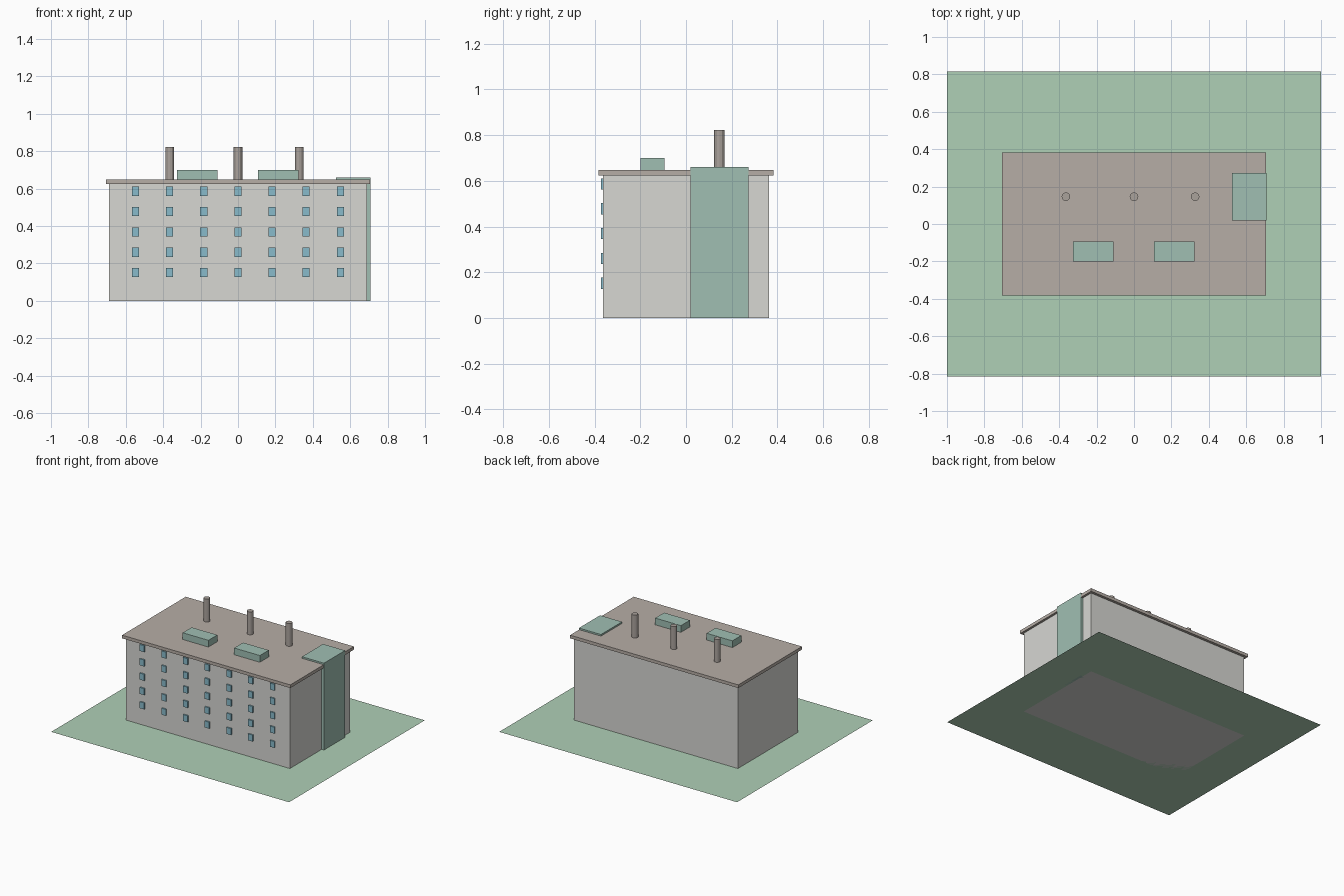
import bpy

if "Cube" in bpy.data.objects:
    bpy.data.objects.remove(bpy.data.objects["Cube"])


def material(name, rgb):
    m = bpy.data.materials.new(name)
    m.diffuse_color = (*rgb, 1)
    m.use_nodes = True
    m.node_tree.nodes["Principled BSDF"].inputs["Base Color"].default_value = m.diffuse_color
    return m


WALL = material("wall", (0.68, 0.68, 0.65))
ROOF = material("roof", (0.47, 0.42, 0.38))
GREEN = material("green_panel", (0.35, 0.52, 0.45))
LAWN = material("lawn_green", (0.43, 0.63, 0.47))
GLASS = material("glass", (0.25, 0.50, 0.60))
PIPE = material("pipe", (0.40, 0.36, 0.33))


def box(name, x, y, z, mat):
    """Box from (min, max) ranges on each axis."""
    rng = (x, y, z)
    bpy.ops.mesh.primitive_cube_add(size=1, location=[(a + b) / 2 for a, b in rng])
    ob = bpy.context.object
    ob.name = name
    ob.scale = [b - a for a, b in rng]
    ob.data.materials.append(mat)
    bpy.ops.object.transform_apply(location=False, rotation=False, scale=True)
    return ob


# Flat lawn sheet
bpy.ops.mesh.primitive_plane_add(size=2)
lawn = bpy.context.object
lawn.name = "lawn"
lawn.scale.y = 0.815
lawn.data.materials.append(LAWN)

# Main block and overhanging roof slab
box("main_block", (-0.69, 0.69), (-0.362, 0.362), (0, 0.625), WALL)
box("roof_slab", (-0.707, 0.707), (-0.382, 0.382), (0.624, 0.648), ROOF)

# Stair tower at the right end
box("stair_tower", (0.524, 0.709), (0.02, 0.273), (0, 0.66), GREEN)

# Rooftop ventilation units
for i, x in enumerate((-0.217, 0.216)):
    box(f"roof_unit_{i + 1}", (x - 0.108, x + 0.108), (-0.2, -0.093), (0.647, 0.699), GREEN)

# Exhaust stacks
for i, x in enumerate((-0.364, 0, 0.327)):
    bpy.ops.mesh.primitive_cylinder_add(vertices=12, radius=0.023, depth=0.175,
                                        location=(x, 0.146, 0.7345))
    stack = bpy.context.object
    stack.name = f"exhaust_stack_{i + 1}"
    stack.data.materials.append(PIPE)

# Front window grid: seven columns by five rows
window = box("front_windows", (-0.567, -0.529), (-0.372, -0.354), (0.127, 0.176), GLASS)
for count, offset in ((7, (0.1825, 0, 0)), (5, (0, 0, 0.1087))):
    arr = window.modifiers.new("repeat", 'ARRAY')
    arr.count = count
    arr.use_relative_offset = False
    arr.use_constant_offset = True
    arr.constant_offset_displace = offset
